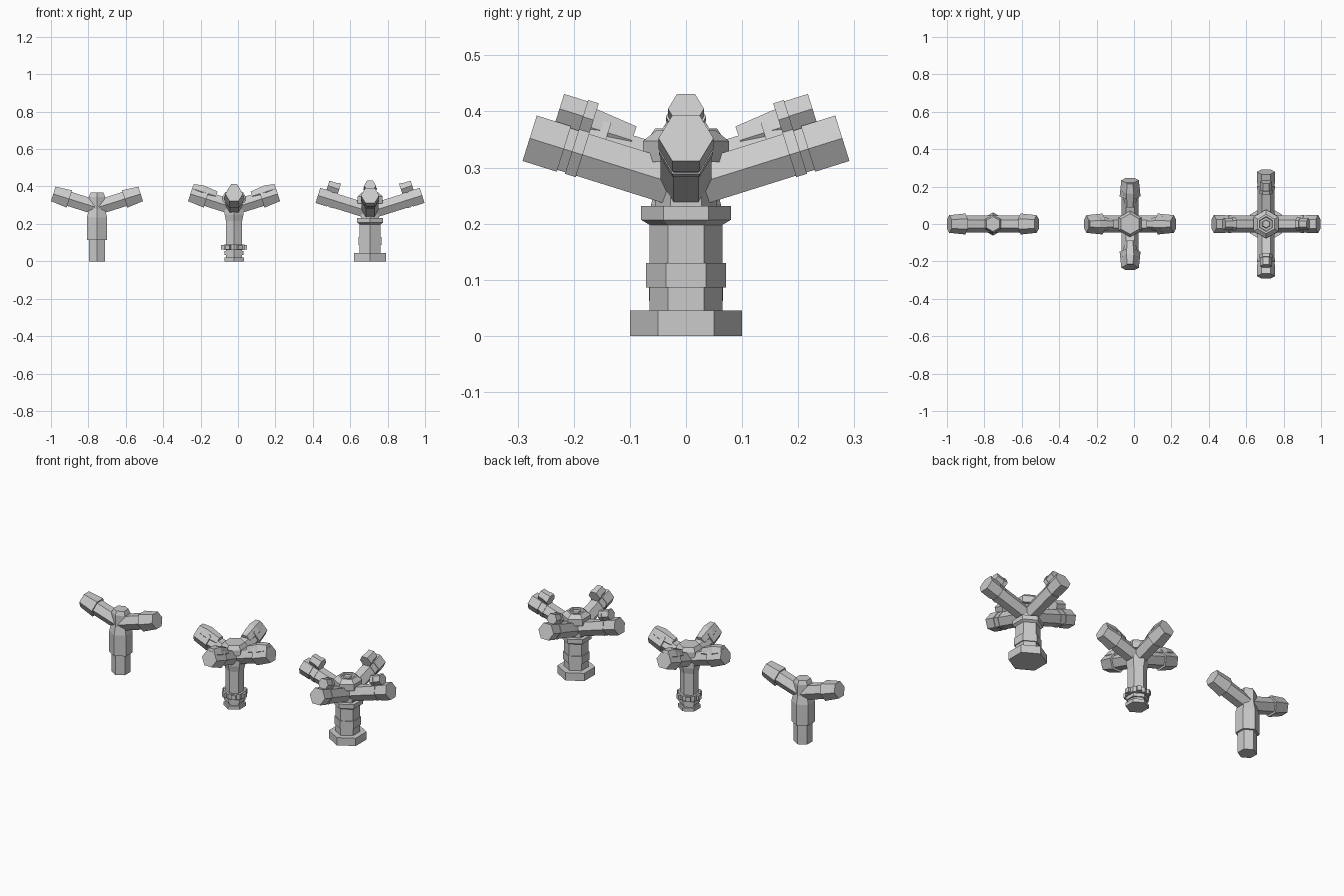
import bpy, bmesh, math
from mathutils import Matrix, Vector

if "Cube" in bpy.data.objects:
    bpy.data.objects.remove(bpy.data.objects["Cube"])

TILT = math.radians(17.4)


def hex_frame(origin, axis, side):
    """Matrix whose local z follows the axis and whose hexagon corners lie along side."""
    z, x = Vector(axis).normalized(), Vector(side).normalized()
    m = Matrix((x, z.cross(x), z)).transposed().to_4x4()
    m.translation = Vector(origin)
    return m


def hex_solid(name, frame, rings, shift=0.0):
    """Six-sided solid through (distance, corner radius) rings."""
    bm = bmesh.new()
    loops = []
    for d, r in rings:
        loops.append([bm.verts.new(frame @ Vector((r * math.cos(k * math.pi / 3),
                      r * math.sin(k * math.pi / 3) + shift, d))) for k in range(6)])
    for a, b in zip(loops, loops[1:]):
        for k in range(6):
            bm.faces.new((a[k], a[(k + 1) % 6], b[(k + 1) % 6], b[k]))
    bm.faces.new(loops[0][::-1])
    bm.faces.new(loops[-1])
    return finish(name, bm)


def box(name, frame, size):
    bm = bmesh.new()
    bmesh.ops.create_cube(bm, size=1, matrix=frame @ Matrix.Diagonal((*size, 1)))
    return finish(name, bm)


def finish(name, bm):
    bmesh.ops.recalc_face_normals(bm, faces=bm.faces)
    me = bpy.data.meshes.new(name)
    bm.to_mesh(me)
    bm.free()
    ob = bpy.data.objects.new(name, me)
    bpy.context.collection.objects.link(ob)
    return ob


def upright(x):
    return hex_frame((x, 0, 0), (0, 0, 1), (0, 1, 0))


def arm_frame(x, z, quarter):
    a = quarter * math.pi / 2
    c, s = math.cos(a), math.sin(a)
    axis = (c * math.cos(TILT), s * math.cos(TILT), math.sin(TILT))
    return hex_frame((x, 0, z), axis, (s, -c, 0))


def plain_arm(name, x, quarter):
    f = arm_frame(x, 0.287, quarter)
    hex_solid(name + "_arm", f, [(0, .045), (.20, .045)])
    hex_solid(name + "_nozzle", f, [(.155, .056), (.245, .047)])
    return f


# Small post: two arms
X1 = -0.754
hex_solid("small_post_column", upright(X1),
          [(0, .05), (.115, .05), (.115, .062), (.235, .062), (.28, .05), (.345, .05), (.367, .04)])
for q in (0, 2):
    plain_arm("small_post", X1, q)

# Medium post: four arms with lower barrels
X2 = -0.021
hex_solid("medium_post_column", upright(X2),
          [(0, .06), (.02, .06), (.02, .05), (.035, .05), (.035, .058), (.055, .058), (.055, .05),
           (.215, .05), (.25, .058), (.33, .058)])
hex_solid("medium_post_collar", upright(X2), [(.06, .063), (.09, .063)])
hex_solid("medium_post_cap", upright(X2), [(.315, .07), (.348, .07), (.37, .055)])
for k in range(6):
    a = k * math.pi / 3
    turn = Matrix.Translation((X2, 0, .075)) @ Matrix.Rotation(a, 4, 'Z')
    box("medium_post_collar_stud", turn @ Matrix.Translation((.058, 0, 0)), (.022, .026, .026))
for q in range(4):
    f = plain_arm("medium_post", X2, q)
    hex_solid("medium_post_lower_barrel", f, [(.11, .03), (.19, .04), (.243, .03)], -.03)

# Large post: four arms with clamps and canisters
X3 = 0.706
hex_solid("large_post_column", upright(X3),
          [(0, .1), (.045, .1), (.045, .065), (.086, .065), (.086, .071), (.13, .071), (.13, .065),
           (.198, .065), (.207, .08), (.232, .08), (.232, .055), (.33, .055)])
hex_solid("large_post_cap", upright(X3),
          [(.31, .077), (.347, .077), (.367, .052), (.367, .04), (.358, .036), (.358, .024), (.367, .02)])
for q in range(4):
    f = arm_frame(X3, .265, q)
    hex_solid("large_post_arm", f, [(0, .045), (.24, .045)])
    hex_solid("large_post_nozzle", f, [(.228, .049), (.292, .049)])
    hex_solid("large_post_clamp", f, [(.193, .048), (.213, .048)])
    hex_solid("large_post_clamp_lower", f, [(.193, .036), (.213, .036)], -.065)
    hex_solid("large_post_canister", f, [(.213, .032), (.257, .032)], -.066)
